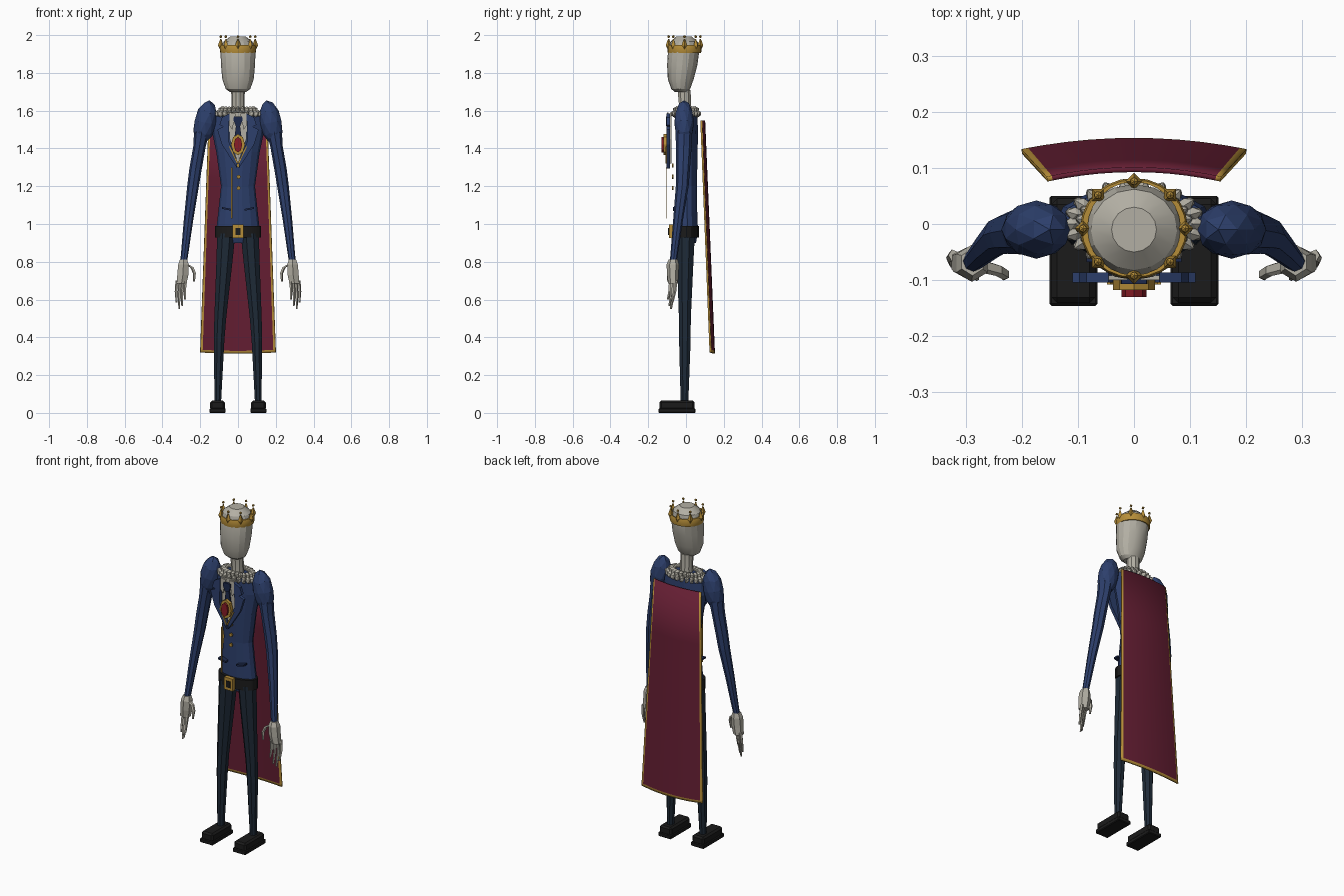
import bpy, bmesh, math
from mathutils import Matrix

cube = bpy.data.objects.get("Cube")
if cube:
    bpy.data.objects.remove(cube, do_unlink=True)


def material(name, r, g, b):
    m = bpy.data.materials.new(name)
    m.use_nodes = True
    m.diffuse_color = (r, g, b, 1)
    m.node_tree.nodes["Principled BSDF"].inputs["Base Color"].default_value = (r, g, b, 1)
    return m


BLUE = material("coat blue", .026, .05, .15)
NAVY = material("dark navy", .012, .022, .07)
TROUSER = material("trouser slate", .013, .023, .038)
BONE = material("bone grey", .45, .43, .37)
GOLD = material("gold", .47, .27, .04)
WINE = material("cape wine", .13, .013, .033)
RED = material("gem red", .25, .012, .02)
BLACK = material("leather black", .011, .011, .011)


def finish(name, bm, *mats):
    bmesh.ops.recalc_face_normals(bm, faces=bm.faces)
    me = bpy.data.meshes.new(name)
    bm.to_mesh(me)
    bm.free()
    for m in mats:
        me.materials.append(m)
    ob = bpy.data.objects.new(name, me)
    bpy.context.collection.objects.link(ob)
    return ob


def loft(name, mat, rings, sides=12, s=1, turn=0.0, caps=True):
    """Skin level ellipses given as (x, y, z, rx, ry); s mirrors across x."""
    bm = bmesh.new()
    loops = []
    for x, y, z, rx, ry in rings:
        angles = [math.tau * (i + turn) / sides for i in range(sides)]
        loops.append([bm.verts.new((s * (x + rx * math.cos(a)), y + ry * math.sin(a), z))
                      for a in angles])
    for a, b in zip(loops, loops[1:]):
        for i in range(sides):
            j = (i + 1) % sides
            bm.faces.new((a[i], a[j], b[j], b[i]))
    if caps:
        bm.faces.new(loops[0])
        bm.faces.new(loops[-1])
    return finish(name, bm, mat)


def plate(name, mat, outline, y, depth=.008, s=1):
    """Flat panel from (x, z) points whose front lies at y."""
    bm = bmesh.new()
    face = bm.faces.new([bm.verts.new((s * x, y, z)) for x, z in outline])
    new = bmesh.ops.extrude_face_region(bm, geom=[face])["geom"]
    bmesh.ops.translate(bm, vec=(0, depth, 0),
                        verts=[v for v in new if isinstance(v, bmesh.types.BMVert)])
    return finish(name, bm, mat)


def oval(cx, cz, rx, rz, n=8):
    return [(cx + rx * math.cos(math.tau * i / n), cz + rz * math.sin(math.tau * i / n))
            for i in range(n)]


def rect(x0, x1, z0, z1):
    return [(x0, z0), (x1, z0), (x1, z1), (x0, z1)]


def block(name, mat, x, y, z, size, bevel, s):
    bm = bmesh.new()
    bmesh.ops.create_cube(bm, size=1, matrix=Matrix.Translation((s * x, y, z)) @ Matrix.Diagonal((*size, 1)))
    bmesh.ops.bevel(bm, geom=bm.edges[:], offset=bevel, segments=1, affect='EDGES')
    return finish(name, bm, mat)


# Head and neck
loft("head", BONE, [(0, -.025, 1.70, .045, .035), (0, -.028, 1.715, .065, .05),
                    (0, -.028, 1.765, .083, .068), (0, -.02, 1.84, .09, .08),
                    (0, -.012, 1.92, .093, .083), (0, -.01, 1.965, .077, .072),
                    (0, -.01, 1.993, .04, .04)], 16)
loft("neck", BONE, [(0, -.005, 1.56, .042, .04), (0, -.005, 1.63, .035, .034),
                    (0, -.01, 1.71, .036, .036)], 10)

# Crown: hollow band with eight tipped points
CY = -.008
loft("crown_band", GOLD, [(0, CY, 1.938, .083, .083), (0, CY, 1.905, .083, .083),
                          (0, CY, 1.905, .093, .088), (0, CY, 1.917, .096, .09),
                          (0, CY, 1.938, .096, .09), (0, CY, 1.948, .093, .087),
                          (0, CY, 1.948, .083, .083), (0, CY, 1.938, .083, .083)], 24, caps=False)
bm = bmesh.new()
for i in range(8):
    a = math.tau * i / 8
    x, y = .091 * math.cos(a), CY + .084 * math.sin(a)
    spin = Matrix.Rotation(a, 4, 'Z')
    for z, r1, r2, h in ((1.936, .006, .015, .02), (1.963, .015, .003, .034)):
        bmesh.ops.create_cone(bm, cap_ends=True, segments=4, radius1=r1, radius2=r2, depth=h,
                              matrix=Matrix.Translation((x, y, z)) @ spin)
    bmesh.ops.create_icosphere(bm, subdivisions=1, radius=.008,
                               matrix=Matrix.Translation((x, y, 1.992)))
finish("crown_points", bm, GOLD)

# Coat body
loft("coat", BLUE, [(0, .012, .90, .10, .042), (0, .008, .96, .116, .057),
                    (0, .006, 1.06, .105, .055), (0, .006, 1.2, .09, .053),
                    (0, .005, 1.38, .115, .058), (0, .005, 1.5, .14, .06),
                    (0, .003, 1.57, .13, .058), (0, .002, 1.605, .07, .045)], 14)

# Ruff: two rows of faceted pleats around the neck
bm = bmesh.new()
for row, (rx, ry, z) in enumerate(((.106, .06, 1.583), (.084, .048, 1.603))):
    for i in range(22):
        a = math.tau * (i + row / 2) / 22
        m = (Matrix.Translation((rx * math.cos(a), ry * math.sin(a), z)) @ Matrix.Rotation(a, 4, 'Z')
             @ Matrix.Diagonal((.024, .013, .021, 1)))
        bmesh.ops.create_icosphere(bm, subdivisions=1, radius=1, matrix=m)
finish("ruff", bm, BONE)

# Shirt front, cravat and brooch
plate("shirt_front", BONE, [(-.05, 1.59), (.05, 1.59), (.045, 1.45), (0, 1.32), (-.045, 1.45)], -.086)
plate("cravat_knot", NAVY, [(-.022, 1.57), (.022, 1.57), (.024, 1.55), (.012, 1.52),
                            (-.012, 1.52), (-.024, 1.55)], -.107, .014)
plate("cravat_tail", NAVY, [(-.01, 1.525), (.01, 1.525), (.02, 1.45), (-.02, 1.45)], -.1, .01)
plate("brooch_frame", GOLD, oval(0, 1.42, .037, .056), -.118, .02)
plate("brooch_gem", RED, oval(0, 1.42, .022, .041), -.13, .014)

# Buttons, front piping, belt
for i, z in enumerate((1.31, 1.25, 1.19)):
    plate(f"button_{i + 1}", GOLD, oval(.003, z, .01, .011), -.075, .009)
plate("front_piping", GOLD, rect(-.037, -.03, 1.03, 1.3), -.107, .005)
loft("belt", BLACK, [(0, .002, .928, .123, .066), (0, .002, .99, .123, .066)], 16)
plate("buckle_frame", GOLD, rect(-.028, .028, .925, .998), -.09, .024)
plate("buckle_center", BLACK, rect(-.014, .014, .942, .98), -.094, .006)

for s, side in ((1, "left"), (-1, "right")):
    # Lapels, collar tips, piping and pockets
    plate(side + "_lapel", BLUE, [(.045, 1.585), (.085, 1.565), (.098, 1.525), (.078, 1.515), (.11, 1.5),
                                  (.085, 1.42), (.005, 1.295), (.006, 1.335), (.05, 1.44)],
          -.104, .018, s)
    plate(side + "_collar_tip", BONE, [(.012, 1.585), (.045, 1.59), (.045, 1.52), (.03, 1.5)], -.1, .008, s)
    plate(side + "_lapel_piping", GOLD, [(.042, 1.41), (.048, 1.41), (.005, 1.32), (0, 1.325)],
          -.108, .005, s)
    plate(side + "_pocket", NAVY, [(.035, 1.07), (.085, 1.08), (.085, 1.09), (.035, 1.08)], -.068, .03, s)

    # Puffed shoulder
    bm = bmesh.new()
    m = (Matrix.Translation((s * .174, -.01, 1.537)) @ Matrix.Rotation(-s * .2, 4, 'Y')
         @ Matrix.Diagonal((.059, .052, .12, 1)))
    bmesh.ops.create_icosphere(bm, subdivisions=2, radius=1, matrix=m)
    finish(side + "_shoulder", bm, BLUE)

    # Sleeve
    loft(side + "_sleeve", BLUE, [(.185, -.01, 1.53, .045, .045), (.204, -.012, 1.41, .033, .042),
                                  (.225, -.016, 1.29, .033, .037), (.238, -.02, 1.2, .031, .034),
                                  (.262, -.042, 1.02, .025, .026), (.288, -.068, .795, .018, .018)], 8, s)

    # Hand
    loft(side + "_palm", BONE, [(.288, -.068, .812, .022, .024), (.289, -.07, .785, .032, .033),
                                (.292, -.07, .73, .034, .03), (.299, -.068, .685, .03, .026)],
         6, s, .5)
    for i, tip in enumerate((.60, .565, .55, .585)):
        x, y = .277 + .015 * i, -.08 + .008 * i
        loft(f"{side}_finger_{i + 1}", BONE,
             [(x, y, .70, .009, .011), (x + .005, y - .004, (.70 + tip) / 2, .008, .009),
              (x + .003, y - .016, tip, .005, .006)], 5, s)
    loft(side + "_thumb", BONE, [(.232, -.095, .695, .005, .006), (.23, -.09, .74, .009, .01),
                                 (.243, -.082, .77, .01, .011), (.27, -.075, .785, .012, .012)], 5, s)

    # Leg and shoe
    loft(side + "_leg", TROUSER, [(.062, -.002, .95, .052, .053), (.072, -.004, .8, .046, .047),
                                  (.094, -.006, .5, .034, .034), (.1, -.006, .38, .03, .033),
                                  (.107, -.008, .06, .019, .022)], 8, s, .5)
    block(side + "_shoe_sole", BLACK, .108, -.048, .012, (.086, .196, .024), .004, s)
    block(side + "_shoe_upper", BLACK, .108, -.048, .04, (.078, .186, .05), .01, s)

# Cape: bowed sheet flaring downwards, trimmed at sides and hem
bm = bmesh.new()
cols = [-1, -.94] + [i / 5 for i in range(-4, 5)] + [.94, 1]
rows = [0, .25, .5, .75, .988, 1]
grid = []
for t in rows:
    half, mid, sag = .155 + .045 * t, .097 + .052 * t, .017 + .003 * t
    grid.append([bm.verts.new((u * half, mid - sag * u * u, 1.548 - 1.228 * t - .006 * (1 - u * u) * t))
                 for u in cols])
for r in range(len(rows) - 1):
    for c in range(len(cols) - 1):
        f = bm.faces.new((grid[r][c], grid[r][c + 1], grid[r + 1][c + 1], grid[r + 1][c]))
        f.material_index = int(c in (0, len(cols) - 2) or r == len(rows) - 2)
cape = finish("cape", bm, WINE, GOLD)
solid = cape.modifiers.new("thickness", 'SOLIDIFY')
solid.thickness = .009
solid.offset = 0

# Soft shading on the smooth rounded parts
bpy.ops.object.select_all(action='DESELECT')
for name in ("head", "neck", "crown_band", "belt", "cape"):
    ob = bpy.data.objects[name]
    ob.select_set(True)
    bpy.context.view_layer.objects.active = ob
bpy.ops.object.shade_smooth_by_angle(angle=math.radians(20))
